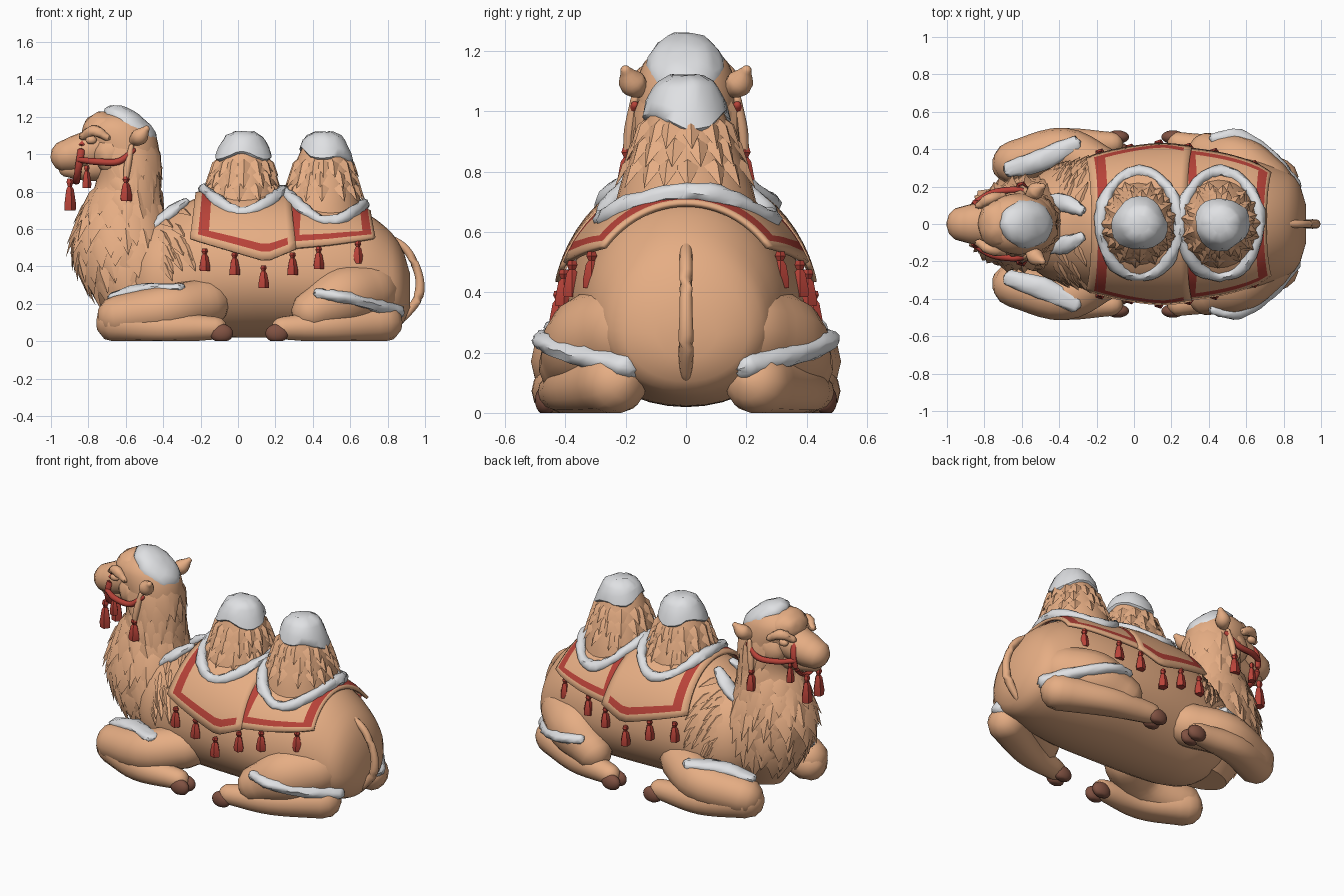
import bpy, bmesh, math, random
from mathutils import Vector as V, Matrix

random.seed(4)
if "Cube" in bpy.data.objects:
    bpy.data.objects.remove(bpy.data.objects["Cube"])


def material(name, rgb):
    m = bpy.data.materials.new(name)
    m.use_nodes = True
    m.diffuse_color = (*rgb, 1)
    m.node_tree.nodes["Principled BSDF"].inputs["Base Color"].default_value = (*rgb, 1)
    return m


TAN = material("tan fur", (0.79, 0.42, 0.23))
RED = material("red cloth", (0.48, 0.055, 0.04))
SNOW = material("snow white", (0.74, 0.75, 0.77))
HOOF = material("dark hoof", (0.22, 0.085, 0.055))


def finish(name, bm, mats, angle=50):
    bmesh.ops.recalc_face_normals(bm, faces=bm.faces)
    me = bpy.data.meshes.new(name)
    bm.to_mesh(me)
    bm.free()
    for m in mats:
        me.materials.append(m)
    ob = bpy.data.objects.new(name, me)
    bpy.context.collection.objects.link(ob)
    bpy.ops.object.select_all(action="DESELECT")
    ob.select_set(True)
    bpy.context.view_layer.objects.active = ob
    bpy.ops.object.shade_smooth_by_angle(angle=math.radians(angle))
    return ob


def spline(keys, t):
    """Smooth interpolation of rows (t, values...)."""
    t = min(max(t, keys[0][0]), keys[-1][0])
    i = max(k for k in range(len(keys) - 1) if keys[k][0] <= t)
    a, b = keys[i], keys[i + 1]
    p, q = keys[max(i - 1, 0)], keys[min(i + 2, len(keys) - 1)]
    d = b[0] - a[0]
    u = (t - a[0]) / d
    out = []
    for c in range(1, len(a)):
        m0 = (b[c] - p[c]) / (b[0] - p[0]) * d
        m1 = (q[c] - a[c]) / (q[0] - a[0]) * d
        out.append((2*u**3 - 3*u**2 + 1)*a[c] + (u**3 - 2*u**2 + u)*m0
                   + (3*u**2 - 2*u**3)*b[c] + (u**3 - u**2)*m1)
    return out


def loft(name, rings, mat, lump=0, angle=50):
    bm = bmesh.new()
    rows = []
    for ring in rings:
        row = []
        for p in ring:
            p = V(p) + V([random.uniform(-lump, lump) for _ in range(3)])
            p.z = max(p.z, 0)
            row.append(bm.verts.new(p))
        rows.append(row)
    for r, s in zip(rows, rows[1:]):
        for i in range(len(r)):
            j = (i + 1) % len(r)
            bm.faces.new((r[i], r[j], s[j], s[i]))
    bm.faces.new(rows[0])
    bm.faces.new(rows[-1])
    return finish(name, bm, [mat], angle)


def limb(name, pts, mat, n=14, wide=1, lump=0, steps=5):
    """Rounded tube through points (x, y, z, radius)."""
    keys = [(i, *p) for i, p in enumerate(pts)]
    total = (len(pts) - 1) * steps
    path = [spline(keys, i / steps) for i in range(total + 1)]
    P = [(V(p[:3]), p[3]) for p in path]
    t0, t1 = (P[1][0] - P[0][0]).normalized(), (P[-1][0] - P[-2][0]).normalized()
    cap = [math.radians(a) for a in (8, 35, 62)]
    (a, ra), (b, rb) = P[0], P[-1]
    stations = [(a - t0*ra*math.cos(c), ra*math.sin(c), t0) for c in cap]
    for i, (p, r) in enumerate(P):
        stations.append((p, r, (P[min(i+1, total)][0] - P[max(i-1, 0)][0]).normalized()))
    stations += [(b + t1*rb*math.cos(c), rb*math.sin(c), t1) for c in reversed(cap)]
    rings = []
    for p, r, t in stations:
        side = t.cross(V((0, 0, 1)) if abs(t.z) < 0.9 else V((0, 1, 0))).normalized()
        up = side.cross(t)
        rings.append([p + side*r*wide*math.cos(2*math.pi*k/n) + up*r*math.sin(2*math.pi*k/n)
                      for k in range(n)])
    return loft(name, rings, mat, lump)


def blob(name, loc, size, mat, tilt=0, lump=0):
    bm = bmesh.new()
    bmesh.ops.create_icosphere(bm, subdivisions=3, radius=1)
    turn = Matrix.Rotation(tilt, 3, "Y")
    for v in bm.verts:
        v.co = turn @ V([a*b for a, b in zip(v.co, size)]) + V(loc)
        v.co += V([random.uniform(-lump, lump) for _ in range(3)])
        v.co.z = max(v.co.z, 0)
    return finish(name, bm, [mat])


def lock(bm, p, out, down, length, width):
    """Broad pointed tuft lying flat on a surface."""
    side = out.cross(down).normalized() * width
    tip, top = p + down*length + out*0.014, p - down*length*0.5 - out*0.012
    mid, l, r = p + out*0.016, p + side - out*0.006, p - side - out*0.006
    vs = [bm.verts.new(c) for c in (top, l, tip, r, mid)]
    for i in range(4):
        bm.faces.new((vs[i], vs[(i + 1) % 4], vs[4]))
    bm.faces.new(vs[:4])


# Body: x, top, bottom, half width
BODY = [(-.64, .48, .24, .12), (-.5, .63, .08, .27), (-.35, .70, .03, .325), (-.2, .77, .02, .36),
        (.1, .78, .02, .39), (.4, .74, .02, .385), (.65, .70, .03, .34), (.8, .60, .05, .285),
        (.88, .49, .09, .225), (.92, .36, .18, .1)]


def section(x):
    top, bot, w = spline(BODY, x)
    zc = bot + 0.45 * (top - bot)
    return zc, top - zc, zc - bot, w


def body_point(x, a, off=0):
    zc, up, dn, w = section(x)
    c = math.cos(a)
    return V((x, (w + off)*math.sin(a), zc + ((up if c > 0 else dn) + off)*c))


def side_angle(x, z):
    zc, up, dn, w = section(x)
    return math.acos(max(-1, min(1, (z - zc) / (up if z > zc else dn))))


loft("body", [[body_point(-.64 + 1.56*i/50, math.tau*k/40) for k in range(40)] for i in range(51)], TAN)

# Neck and skull: z, front x, back x, half width
NECK = [(.1, -.68, -.25, .12), (.25, -.78, -.22, .21), (.4, -.86, -.25, .235), (.55, -.88, -.33, .23),
        (.7, -.83, -.40, .195), (.85, -.76, -.42, .17), (1.0, -.78, -.42, .165), (1.1, -.82, -.44, .16),
        (1.17, -.80, -.49, .135), (1.215, -.72, -.57, .08)]


def neck_point(z, a):
    f, b, w = spline(NECK, z)
    return V(((f + b)/2 + (f - b)/2*math.cos(a), w*math.sin(a), z))


loft("neck", [[neck_point(.1 + 1.115*i/40, math.tau*k/32) for k in range(32)] for i in range(41)], TAN)

# Shaggy fur over neck, chest and shoulders
bm = bmesh.new()
for row in range(11):
    z = 0.3 + row*0.07
    for k in range(15):
        a = (k - 7 + (row % 2)*0.5) / 7 * 2.8 + random.uniform(-.1, .1)
        if z > 0.85 and abs(a) < 1.1 or z < 0.5 and abs(a) > 1.7:
            continue
        p = neck_point(z, a)
        e = 0.02
        out = (neck_point(z, a + e) - neck_point(z, a - e)).cross(neck_point(z + e, a) - neck_point(z - e, a))
        out = out.normalized() if out.dot(p - V((-.55, 0, z))) > 0 else -out.normalized()
        down = V((random.uniform(0, .3), 0, -1))
        down = (down - out*down.dot(out)).normalized()
        lock(bm, p, out, down, random.uniform(.11, .16), random.uniform(.05, .07))
for i in range(34):
    x, a = random.uniform(-.42, -.26), random.choice((-1, 1))*random.uniform(.4, 1.5)
    lock(bm, body_point(x, a), V((0, math.sin(a), math.cos(a))),
         V((.4, math.copysign(math.cos(a), a), -abs(math.sin(a)))).normalized(), .1, .035)
finish("shaggy_fur", bm, [TAN], 40)

# Head
limb("muzzle", [(-.70, 0, 1.05, .125), (-.80, 0, 1.02, .105), (-.87, 0, 1.0, .098), (-.915, 0, .99, .088)], TAN, 20, 1.08)
limb("jaw", [(-.7, 0, .96, .11), (-.82, 0, .93, .075), (-.91, 0, .925, .05)], TAN)
blob("forelock", (-.72, 0, 1.13), (.115, .13, .095), TAN, lump=.006)
blob("head_snow", (-.575, 0, 1.145), (.165, .13, .082), SNOW, .62, .005)
for s, word in ((-1, "near"), (1, "far")):
    limb(word + "_ear", [(-.56, s*.14, 1.07, .028), (-.525, s*.178, 1.095, .045), (-.49, s*.2, 1.135, .018)], TAN, 12)
    limb(word + "_brow", [(-.83, s*.1, 1.095, .02), (-.77, s*.135, 1.125, .03), (-.70, s*.15, 1.09, .02)], TAN, 10, lump=.003)
    blob(word + "_eye", (-.785, s*.13, 1.075), (.03, .022, .022), TAN)
    blob(word + "_cheek", (-.68, s*.09, 1.0), (.09, .075, .1), TAN, lump=.004)


def tassel(name, p, h=.11, r=.028):
    """Fringe bundle hanging below a knot."""
    x, y, z = p
    prof = [(0, .45), (.12, .6), (.25, .35), (.35, .65), (.8, 1), (1, .95)]
    rings = [[(x + r*k*math.cos(math.tau*i/10)*(1 - .18*(i % 2)),
               y + r*k*math.sin(math.tau*i/10)*(1 - .18*(i % 2)), z - h*d) for i in range(10)] for d, k in prof]
    loft(name, rings, RED, angle=25)


# Bridle
noseband = [(-.845 + .02*math.sin(a), .115*math.cos(a), .975 + .125*math.sin(a), .013)
            for a in [math.tau*i/16 for i in range(17)]]
limb("noseband", noseband, RED, 8, 1.5, steps=2)
for s, word in ((-1, "near"), (1, "far")):
    limb(word + "_cheek_strap", [(-.85, s*.115, .97, .015), (-.76, s*.165, .96, .018),
                                 (-.64, s*.182, .96, .018), (-.56, s*.17, 1.02, .014)], RED, 8)
    limb(word + "_cheek_rope", [(-.57, s*.17, 1.04, .014), (-.59, s*.185, .94, .02), (-.60, s*.195, .86, .014)], TAN, 8)
    tassel(word + "_cheek_tassel", (-.60, s*.195, .88), .13, .034)
    tassel(word + "_chin_tassel", (-.81, s*.1, .94), .12, .026)
    tassel(word + "_nose_tassel", (-.9, s*.06, .87), .17, .034)

# Humps with snow caps and ragged fur hems
HUMP = [(.62, .24, .25), (.75, .205, .22), (.85, .18, .185), (.95, .15, .145),
        (1.03, .118, .112), (1.09, .08, .078), (1.11, .035, .035)]


def hump_point(cx, z, a, off=0):
    rx, ry = spline(HUMP, z)
    return V((cx + (z - .7)*.03 + (rx + off)*math.cos(a), (ry + off)*math.sin(a), z + off*.6))


for cx, word, droop in ((.02, "front", 0), (.45, "rear", .03)):
    loft(word + "_hump", [[hump_point(cx, .62 + .49*i/16, math.tau*k/28) for k in range(28)] for i in range(17)], TAN)
    cap = [[hump_point(cx, z + h*math.sin(math.tau*k*3/24 + cx*9) - droop*math.cos(math.tau*k/24)*(h > 0),
                       math.tau*k/24, o) for k in range(24)]
           for z, o, h in ((.98, -.01, .02), (.985, .012, .02), (1.03, .016, .008), (1.07, .014, 0), (1.09, .014, 0), (1.11, .016, 0))]
    loft(word + "_hump_snow", cap, SNOW, .004)
    bm = bmesh.new()
    for z in (.82, .89, .95):
        for k in range(15):
            a = math.tau*(k + random.random()*.6)/15
            out = V((math.cos(a), math.sin(a), .35)).normalized()
            lock(bm, hump_point(cx, z, a), out, V((.35*math.cos(a), .35*math.sin(a), -1)).normalized(), .085, .04)
    finish(word + "_hump_fur", bm, [TAN], 40)
    ring = []
    for i in range(25):
        a = math.tau*i/24
        x, y = cx + .01 + .21*math.cos(a), .28*math.sin(a)
        zc, up, dn, w = section(x)
        ring.append((x, y, zc + up*math.sqrt(1 - (y/w)**2) + .04, .031 + .005*math.sin(5*a)))
    limb(word + "_hump_snow_ring", ring, SNOW, 9, 1, .005, 2)


# Saddle cloth: panels with red border columns and hem row
def panel(name, x0, x1, hem, off, red_columns, right_border):
    us = [0, .07, .17] + [.17 + .67*i/8 for i in range(1, 8)] + [*right_border, 1]
    half = [i*.08 for i in range(1, 11)] + [.86, .93, 1]
    vs = [-v for v in reversed(half)] + [0] + half
    mid = (x0 + x1) / 2
    bm = bmesh.new()
    grid = []
    for u in us:
        col = []
        for v in vs:
            x = mid + (x0 + (x1 - x0)*u - mid)*(1 + .12*v*v)
            (a, za), (b, zb) = hem[:2] if u < hem[1][0] else hem[1:]
            z = za + (zb - za)*(u - a)/(b - a)
            col.append(bm.verts.new(body_point(x, v*side_angle(x, z), off + .015*v*v)))
        grid.append(col)
    last, first = len(vs) - 2, min(red_columns)
    for i in range(len(us) - 1):
        for j in range(last + 1):
            f = bm.faces.new((grid[i][j], grid[i+1][j], grid[i+1][j+1], grid[i][j+1]))
            inside = 1 <= j <= last - 1
            hem_row = j in (1, last - 1) and first <= i <= len(us) - 3
            f.material_index = int(inside and (i in red_columns or hem_row))
    ob = finish(name, bm, [TAN, RED], 40)
    mod = ob.modifiers.new("thickness", "SOLIDIFY")
    mod.thickness, mod.offset = .018, 0


panel("front_saddle_cloth", -.225, .28, ((0, .53), (.72, .42), (1, .48)), .024, (1,), (.84, .93))
panel("rear_saddle_cloth", .265, .705, ((0, .48), (.5, .5), (1, .53)), .018, (1, 10), (.87, .965))
for s, word in ((-1, "near"), (1, "far")):
    for i, (x, z) in enumerate(((-.18, .5), (-.02, .48), (.135, .41), (.29, .48), (.43, .51), (.64, .54))):
        p = body_point(x, s*side_angle(x, z), .035)
        tassel(f"{word}_cloth_tassel_{i + 1}", (x, p.y, z - .005), .12, .031)

# Folded legs with snow on top, mirrored across the body
for s, word in ((-1, "near"), (1, "far")):
    def leg(name, pts, mat=TAN, **kw):
        limb(f"{word}_{name}", [(x, s*y, z, r) for x, y, z, r in pts], mat, **kw)
    leg("upper_front_leg", [(-.17, .28, .21, .13), (-.38, .385, .17, .13), (-.64, .33, .13, .115)])
    leg("lower_front_leg", [(-.65, .32, .1, .11), (-.4, .42, .075, .09), (-.12, .43, .07, .062)])
    leg("front_leg_snow", [(-.67, .29, .235, .025), (-.5, .34, .275, .035), (-.31, .43, .285, .025)], SNOW, wide=1.7, lump=.005)
    leg("thigh", [(.70, .19, .27, .165), (.55, .31, .23, .165), (.4, .375, .16, .115)])
    leg("lower_hind_leg", [(.77, .24, .1, .11), (.5, .37, .08, .09), (.24, .43, .07, .062)])
    leg("hind_leg_snow", [(.43, .455, .255, .025), (.56, .465, .235, .032), (.72, .355, .195, .036), (.84, .2, .155, .045)],
        SNOW, wide=1.3, lump=.005)
    for part, x in (("front", -.088), ("hind", .208)):
        for t, y in (("outer", .465), ("inner", .4)):
            blob(f"{word}_{part}_{t}_hoof", (x, s*y, .042), (.062, .036, .05), HOOF)

    # Snow streak on the shoulder
    leg("shoulder_snow", [(-.47, .13, .6, .02), (-.37, .11, .68, .034), (-.28, .07, .745, .018)], SNOW, wide=1.4, lump=.004)

# Tail
limb("tail", [(.80, 0, .56, .02), (.9, 0, .49, .022), (.965, 0, .36, .022), (.965, 0, .24, .026), (.9, 0, .14, .02), (.87, 0, .1, .006)], TAN, 10)
